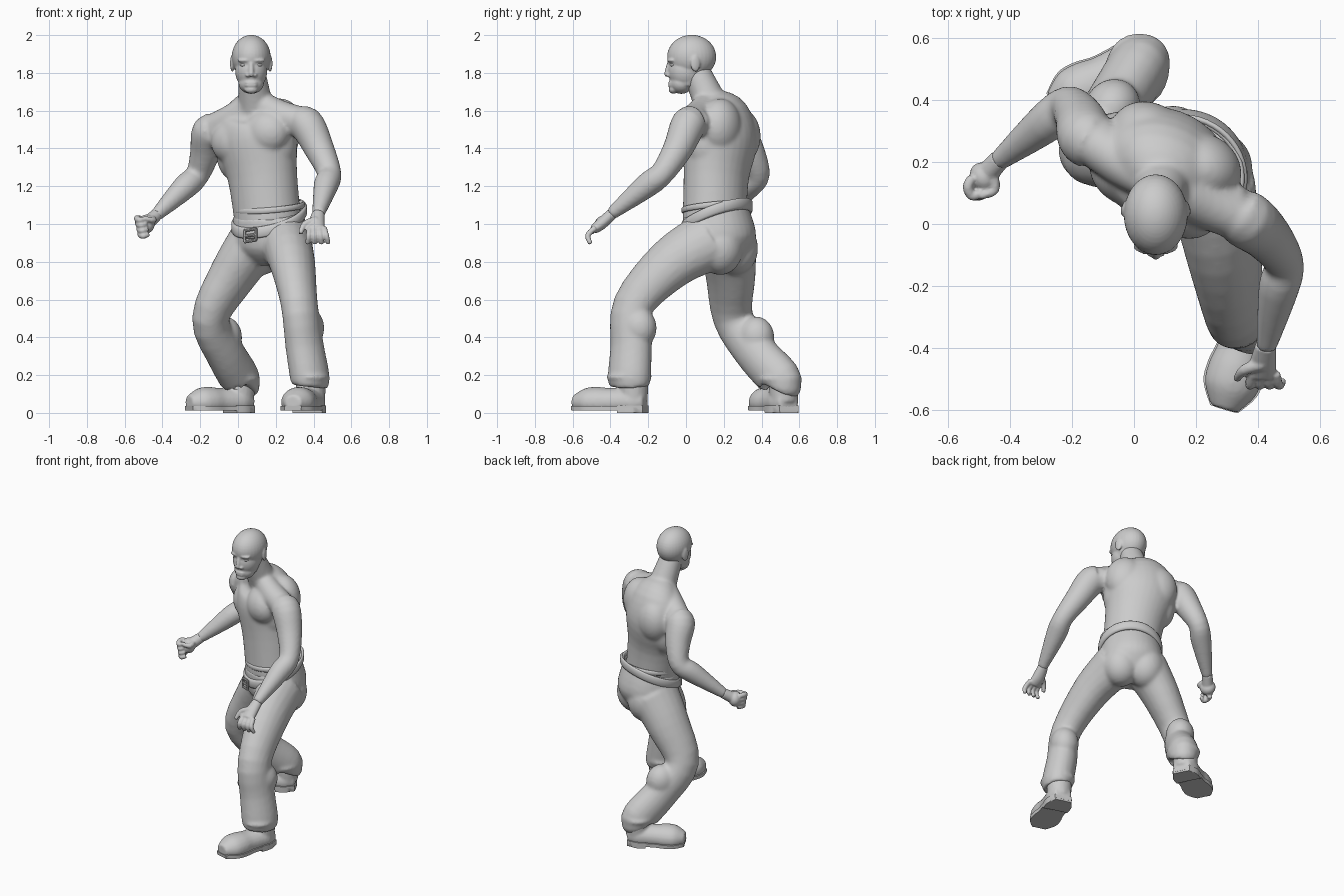
import bpy, bmesh, math
from mathutils import Vector, Matrix

if "Cube" in bpy.data.objects:
    bpy.data.objects.remove(bpy.data.objects["Cube"])

shade = (0.6, 0.6, 0.6, 1)
grey = bpy.data.materials.new("plain grey")
grey.use_nodes = True
grey.diffuse_color = shade
grey.node_tree.nodes["Principled BSDF"].inputs["Base Color"].default_value = shade

# Directions: the chest is turned, the head looks straight ahead
ACROSS = Vector((.86, -.5, 0))
FORWARD = Vector((-.5, -.86, 0))
RIGHTWARD, UP = Vector((1, 0, 0)), Vector((0, 0, 1))
YAW = math.atan2(ACROSS.y, ACROSS.x)


def spline(before, start, end, after, t):
    """Catmull-Rom curve between start and end."""
    slope_in, slope_out = (end - before) / 2, (after - start) / 2
    ease = t * t * (3 - 2 * t)
    return (start + (end - start) * ease + slope_in * t * (1 - t) ** 2
            - slope_out * t * t * (1 - t))


def refine(values, steps):
    """Fill in smooth values between the given ones."""
    padded = [values[0], *values, values[-1]]
    fine = [spline(*padded[i:i + 4], s / steps)
            for i in range(len(values) - 1) for s in range(steps)]
    return fine + [values[-1]]


def tube(bm, points, widths, side=ACROSS, flat=(1, 1), count=20, steps=4, clamp=None):
    """Closed loft along a path; flat is the depth to width ratio at each end."""
    path = refine([Vector(p) for p in points], steps)
    radii = refine(widths, steps)
    last = len(path) - 1
    rings = []
    for i, (centre, radius) in enumerate(zip(path, radii)):
        tangent = (path[min(i + 1, last)] - path[max(i - 1, 0)]).normalized()
        wide = (side - tangent * side.dot(tangent)).normalized()
        deep = tangent.cross(wide) * (flat[0] + (flat[1] - flat[0]) * i / last)
        ring = []
        for k in range(count):
            angle = math.tau * k / count
            spot = centre + (wide * math.cos(angle) + deep * math.sin(angle)) * radius
            if clamp:
                spot.z = min(max(spot.z, clamp[0]), clamp[1])
            ring.append(bm.verts.new(spot))
        rings.append(ring)
    bridge(bm, rings)
    bm.faces.new(rings[0][::-1])
    bm.faces.new(rings[-1])


def bridge(bm, rings):
    for lower, upper in zip(rings, rings[1:]):
        for k in range(len(lower)):
            bm.faces.new((lower[k - 1], lower[k], upper[k], upper[k - 1]))


def ball(bm, centre, size, yaw=0):
    matrix = (Matrix.Translation(centre) @ Matrix.Rotation(yaw, 4, 'Z')
              @ Matrix.Diagonal((*size, 1)))
    bmesh.ops.create_uvsphere(bm, u_segments=32, v_segments=20, radius=1, matrix=matrix)


def finish(bm, name, voxel=None, soften=4):
    """Make the object; a voxel size blends its overlapping shapes into one skin."""
    bmesh.ops.recalc_face_normals(bm, faces=bm.faces)
    mesh = bpy.data.meshes.new(name)
    bm.to_mesh(mesh)
    bm.free()
    mesh.materials.append(grey)
    mesh.shade_smooth()
    ob = bpy.data.objects.new(name, mesh)
    bpy.context.collection.objects.link(ob)
    if voxel:
        blend = ob.modifiers.new("blend", 'REMESH')
        blend.mode, blend.voxel_size, blend.use_smooth_shade = 'VOXEL', voxel, True
        smooth = ob.modifiers.new("soften", 'SMOOTH')
        smooth.factor, smooth.iterations = .5, soften


# Torso and neck
bm = bmesh.new()
nape, chest = Vector((.09, .12, 1.66)), Vector((.1, .17, 1.44))
tube(bm, [(.16, .15, 1), (.13, .16, 1.25), (.1, .18, 1.45), (.1, .17, 1.58), nape],
     [.18, .19, .225, .19, .1], flat=(.92, .75), count=32)
tube(bm, [chest + UP * .1, nape, (.07, .05, 1.82)], [.1, .088, .072])
for s in (-1, 1):
    muscle = chest + (ACROSS * .1 + UP * .025) * s
    ball(bm, muscle + FORWARD * .07 + UP * .02, (.13, .1, .12), YAW)
    ball(bm, muscle - FORWARD * .07 + UP * .05, (.13, .11, .15), YAW)
    ball(bm, muscle + ACROSS * .05 * s - UP * .04, (.08, .1, .14), YAW)


# Shoulders and arms
def arm(shoulder, elbow, wrist):
    shoulder, elbow, wrist = Vector(shoulder), Vector(elbow), Vector(wrist)
    middle = shoulder.lerp(elbow, .5) - FORWARD * .015
    tube(bm, [nape, nape.lerp(shoulder, .5) - UP * .02, shoulder + UP * .01],
         [.06, .08, .075], side=UP)
    tube(bm, [shoulder.lerp(chest, .25) + UP * .02, shoulder, middle, elbow,
              elbow.lerp(wrist, .3), wrist], [.08, .094, .08, .064, .066, .033])


arm((.36, .015, 1.53), (.483, -.125, 1.27), (.425, -.4, 1.05))
arm((-.15, .275, 1.49), (-.215, .38, 1.26), (-.44, .2, 1.04))
finish(bm, "upper_body", .011, 8)

# Open left hand, fingers hanging
bm = bmesh.new()
palm = Vector((.415, -.45, 1))
tube(bm, [(.425, -.39, 1.055), palm, palm - Vector((0, .04, .03))], [.034, .043, .043],
     side=RIGHTWARD, flat=(.9, .55))
for k in range(4):
    knuckle = palm + Vector((.025 * k - .035, -.03, -.02))
    spread = RIGHTWARD * .006 * (k - 1)
    bent = knuckle + spread - Vector((0, .04, .04))
    tube(bm, [knuckle, bent, bent + spread + Vector((0, .015, -.045))],
         [.016, .015, .012], count=10)
tube(bm, [palm + UP * .02, palm - Vector((.06, .02, 0)), palm - Vector((.085, .05, .05))],
     [.022, .018, .012], count=10)
finish(bm, "left_hand", .006, 2)

# Right hand closed into a fist
bm = bmesh.new()
fist = Vector((-.485, .15, 1))
ball(bm, fist, (.042, .05, .05), .5)
tube(bm, [(-.43, .21, 1.05), fist], [.033, .038])
for k in range(4):
    knuckle = fist + Vector((.006 * k - .035, 0, .03 - .028 * k))
    tube(bm, [knuckle, knuckle - Vector((.015, .03, 0)), knuckle - Vector((0, .06, .01)),
              knuckle + Vector((.03, -.05, 0))], [.016, .017, .016, .012], side=UP, count=10)
tube(bm, [fist + Vector((.03, .01, .03)), fist + Vector((.035, -.04, .02)),
          fist + Vector((-.01, -.06, .03))], [.018, .017, .012], count=10)
finish(bm, "right_hand", .006, 2)

# Head with brow, nose, jaw, lips and ears
bm = bmesh.new()
face = Vector((.07, -.08, 1.8))
ball(bm, face + Vector((0, .11, .085)), (.103, .13, .116))
ball(bm, face + Vector((0, .075, .01)), (.085, .091, .1))
ball(bm, face + Vector((0, .055, -.055)), (.067, .062, .056))
ball(bm, face + Vector((0, .013, -.088)), (.035, .025, .022))
tube(bm, [face + Vector((0, .11, .03)), face + Vector((0, .07, -.06))], [.088, .066],
     side=RIGHTWARD)
tube(bm, [face + Vector((0, -.01, .05)), face - Vector((0, .02, 0)),
          face - Vector((0, .017, .015))], [.011, .015, .014], side=RIGHTWARD, count=12)
for drop in (.052, .066):
    ball(bm, face - Vector((0, .002, drop)), (.033, .013, .008))
for s in (-1, 1):
    ball(bm, face + Vector((s * .018, -.012, -.012)), (.014, .014, .01))
    ball(bm, face + Vector((s * .04, -.001, .066)), (.035, .015, .01), s * .3)
    ball(bm, face + Vector((s * .1, .13, .05)), (.011, .026, .045), s * .25)
finish(bm, "head", .006, 3)

bm = bmesh.new()
for s in (-1, 1):
    ball(bm, face + Vector((s * .04, .008, .042)), (.019, .012, .009), s * .3)
finish(bm, "eyes")

# Trousers: hips and both legs
bm = bmesh.new()
seat, waist = Vector((.18, .2, .8)), Vector((.16, .155, 1.06))
tube(bm, [seat, seat.lerp(waist, .4), waist], [.12, .2, .186], flat=(.95, .95), count=32)
for s in (-1, 1):
    ball(bm, seat + UP * .07 + ACROSS * .08 * s - FORWARD * .025, (.12, .12, .14), YAW)


def leg(hip, knee, ankle, bow):
    hip, knee, ankle = Vector(hip), Vector(knee), Vector(ankle)
    tube(bm, [hip, hip.lerp(knee, .5) + UP * bow, knee, knee.lerp(ankle, .5),
              ankle + UP * .05, ankle], [.14, .12, .095, .097, .1, .09], flat=(1.15, 1.2))
    calf = knee.lerp(ankle, .35) - FORWARD * .04 + UP * .03
    ball(bm, calf, (.09, .1, .11), YAW)
    ball(bm, ankle + UP * .05, (.105, .122, .03))


leg((.25, .12, .91), (.325, -.28, .57), (.38, -.3, .14), .05)
leg((.09, .22, .9), (-.145, .25, .5), (.01, .495, .13), .03)
finish(bm, "trousers", .011, 8)


# Rounded bands around the waist, tilted by a slope in x and y
def band(name, centre, radius, height, thickness, slope):
    bm = bmesh.new()
    rings = []
    for k in range(48):
        turn = math.tau * k / 48
        ring = []
        for j in range(8):
            angle = math.tau * (j + .5) / 8
            out = radius + thickness * math.cos(angle)
            spot = ACROSS * out * math.cos(turn) + FORWARD * out * .93 * math.sin(turn)
            rise = math.copysign(abs(math.sin(angle)) ** .5, math.sin(angle))
            spot.z = spot.dot(slope) + rise * height
            ring.append(bm.verts.new(spot + centre))
        rings.append(ring)
    bridge(bm, rings + rings[:1])
    finish(bm, name)


belt = Vector((.165, .16, 1.03))
band("belt", belt, .194, .03, .012, Vector((.25, .35, 0)))
band("shirt_hem", belt + UP * .06, .186, .016, .01, Vector((.08, .1, 0)))

# Belt buckle: four bars and a prong
bm = bmesh.new()
centre = belt + FORWARD * .2 - UP * .09
half, tall = ACROSS * .036 + UP * .005, UP * .03
corners = [centre - half - tall, centre + half - tall, centre + half + tall, centre - half + tall]
bars = list(zip(corners, corners[1:] + corners[:1])) + [(centre - half, centre + half)]
for start, end in bars:
    tube(bm, [start, end], [.008, .008], side=FORWARD, count=8, steps=1)
finish(bm, "belt_buckle")


# Boots: upper, sole and heel share one outline
def boot(side_name, heel, toe):
    heel, toe = Vector(heel), Vector(toe)
    across = (toe - heel).cross(UP).normalized()
    widths = [.055, .08, .08, .08, .09, .085, .045]
    path = [heel.lerp(toe, i / 6) for i in range(7)]
    wider = [w * 1.05 for w in widths]
    bm = bmesh.new()
    tube(bm, path, widths, side=across, flat=(1, .85), clamp=(.02, 1))
    tube(bm, [path[1], path[1] + UP * .1], [.075, .08], side=across)
    finish(bm, side_name + "_boot", .009, 3)
    bm = bmesh.new()
    tube(bm, path, wider, side=across, flat=(4, 4), count=32, clamp=(.012, .036))
    finish(bm, side_name + "_sole")
    bm = bmesh.new()
    tube(bm, path[:3], wider[:3], side=across, flat=(4, 4), count=32, clamp=(0, .04))
    finish(bm, side_name + "_heel")


boot("left", (.405, -.215, .06), (.29, -.595, .055))
boot("right", (.065, .545, .06), (-.26, .38, .055))

# Crisp edges on soles, heels and buckle
bpy.ops.object.select_all(action='DESELECT')
for ob in bpy.context.collection.objects:
    if ob.name.endswith(("_sole", "_heel", "_buckle")):
        ob.select_set(True)
        bpy.context.view_layer.objects.active = ob
bpy.ops.object.shade_smooth_by_angle(angle=math.radians(40))
